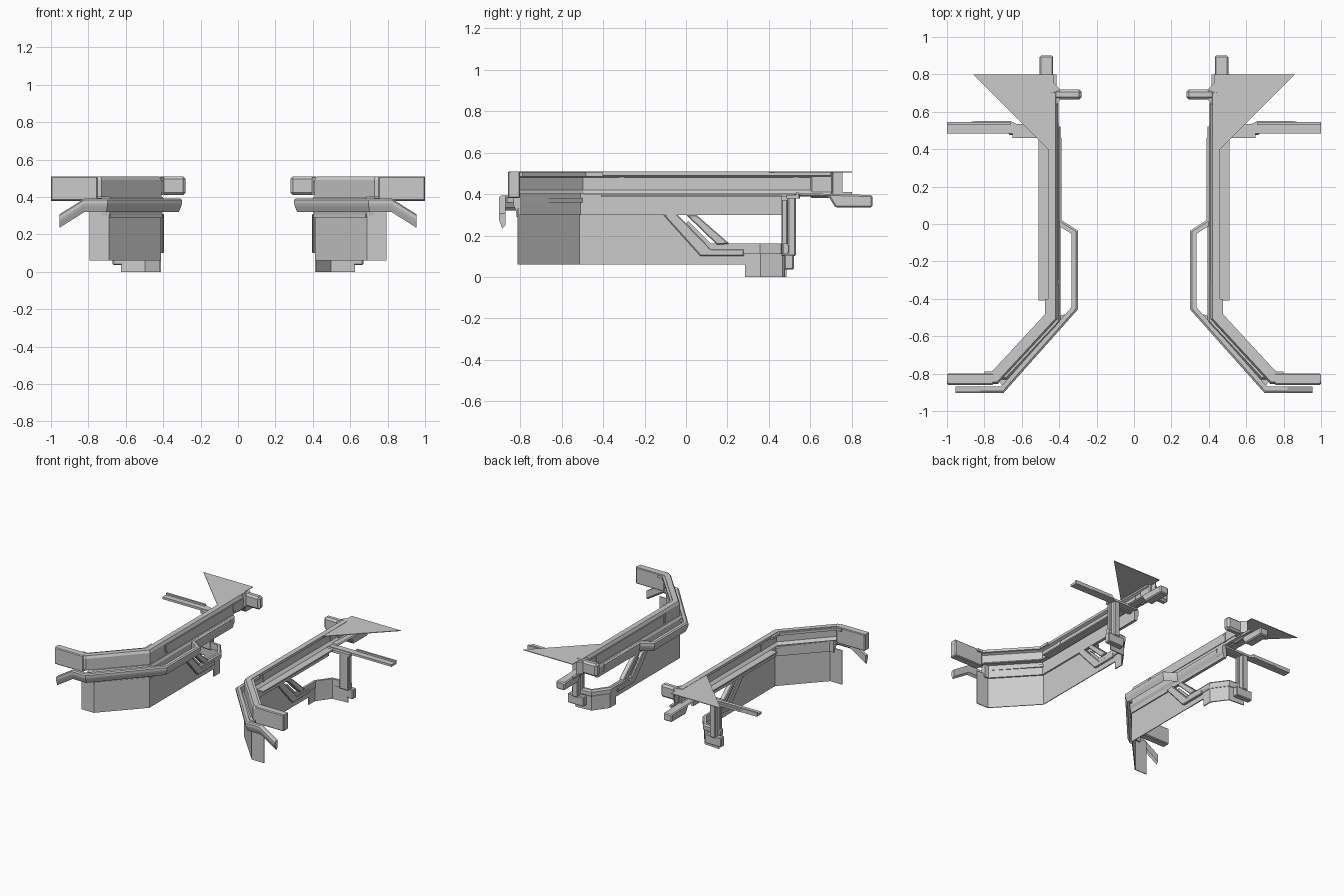
import bpy, bmesh
from mathutils import Vector

if "Cube" in bpy.data.objects:
    bpy.data.objects.remove(bpy.data.objects["Cube"])


def finish(name, bm, bevel=0.0):
    """Turn a right-hand bmesh part into an object mirrored across x = 0."""
    bmesh.ops.recalc_face_normals(bm, faces=bm.faces)
    me = bpy.data.meshes.new(name)
    bm.to_mesh(me)
    bm.free()
    ob = bpy.data.objects.new(name, me)
    bpy.context.collection.objects.link(ob)
    if bevel:
        b = ob.modifiers.new("bevel", 'BEVEL')
        b.width = bevel
        b.segments = 1
    m = ob.modifiers.new("mirror", 'MIRROR')
    m.use_axis[0] = True
    return ob


def sweep(name, path, section):
    """Mitred sweep; path is (x, y[, dz]); section is (inward offset, z)."""
    bm = bmesh.new()
    pts = [Vector(p[:2]) for p in path]
    dzs = [p[2] if len(p) > 2 else 0 for p in path]
    rings = []
    for i, p in enumerate(pts):
        a = (p - pts[i - 1]).normalized() if i else (pts[1] - p).normalized()
        b = (pts[i + 1] - p).normalized() if i < len(pts) - 1 else a
        na, nb = Vector((-a.y, a.x)), Vector((-b.y, b.x))
        n = (na + nb).normalized()
        n /= max(n.dot(na), 0.3)
        rings.append([bm.verts.new((p.x + n.x * o, p.y + n.y * o, z + dzs[i]))
                      for o, z in section])
    k = len(section)
    for r, s in zip(rings, rings[1:]):
        for j in range(k):
            bm.faces.new((r[j], r[(j + 1) % k], s[(j + 1) % k], s[j]))
    bm.faces.new(rings[0])
    bm.faces.new(rings[-1])
    return finish(name, bm)


def slab(name, poly, lo, hi, axis='z', bevel=0.0):
    """Extruded polygon: (x, y) along z, or (y, z) along x."""
    bm = bmesh.new()
    def at(p, h):
        return (p[0], p[1], h) if axis == 'z' else (h, p[0], p[1])
    a = [bm.verts.new(at(p, lo)) for p in poly]
    b = [bm.verts.new(at(p, hi)) for p in poly]
    n = len(poly)
    bm.faces.new(a)
    bm.faces.new(b)
    for i in range(n):
        bm.faces.new((a[i], a[(i + 1) % n], b[(i + 1) % n], b[i]))
    return finish(name, bm, bevel)


def box(name, x0, x1, y0, y1, z0, z1, bevel=0.0):
    return slab(name, [(x0, y0), (x1, y0), (x1, y1), (x0, y1)], z0, z1, 'z', bevel)


def rect(o0, o1, z0, z1):
    return [(o0, z0), (o1, z0), (o1, z1), (o0, z1)]


# Upper rail: channel that runs from the front arm to the back
upper = [(1, -.83), (.74, -.83), (.435, -.5), (.435, .70)]
sweep("upper_rail", upper, [(.025, .40), (.025, .49), (.015, .51), (-.025, .51),
                            (-.025, .49), (-.005, .48), (-.005, .42), (-.025, .40)])
sweep("upper_rail_trim", [(.80, -.83), (.74, -.83), (.435, -.5), (.435, -.40)],
      rect(-.042, -.02, .485, .505))
box("front_arm", .75, 1, -.86, -.80, .38, .51, .006)
box("rail_inset", .405, .415, -.33, .65, .425, .48)
for i, y in enumerate((-.31, .53)):
    box(f"rail_clip_{i}", .40, .445, y - .012, y + .012, .42, .485)

# Outer shelf along the straight section
box("outer_shelf", .445, .51, -.41, .46, .385, .395)

# Main beam and the wall hanging beneath it
wall = [(.795, -.81), (.69, -.81), (.415, -.515), (.415, -.08)]
sweep("wall_panel", wall, rect(-.003, .003, .06, .33))
sweep("main_beam", [(.73, -.81), (.69, -.81), (.415, -.515), (.415, .52)],
      [(-.015, .30), (.008, .30), (.012, .325), (.022, .345), (.022, .385),
       (.012, .40), (-.015, .40)])
sweep("beam_lip", [(.69, -.81), (.415, -.515), (.415, -.09)],
      rect(.0, .012, .29, .305))
slab("diagonal_web", [(.73, -.83), (.435, -.5), (.355, -.48), (.70, -.87)], .36, .38)

# Inner rail: bowed inwards, its front end droops
sweep("inner_rail", [(.955, -.885, -.085), (.82, -.885), (.705, -.885), (.318, -.45),
                     (.318, -.045), (.405, .01), (.405, .46)],
      [(-.015, .335), (.002, .32), (.014, .35), (.018, .365), (.018, .385),
       (.008, .392), (-.015, .392)])

# Wall end below the diagonal brace
slab("wall_end", [(-.08, .06), (.10, .06), (.10, .11), (-.08, .28)], .412, .418, 'x')

# Twin diagonal braces
slab("lower_brace", [(-.11, .30), (-.05, .31), (.12, .135), (.28, .135), (.28, .10),
                     (.07, .10)], .395, .43, 'x', .005)
slab("upper_brace", [(.0, .30), (.05, .30), (.21, .16), (.15, .155)],
     .40, .44, 'x', .005)
slab("brace_slat", [(-.01, .235), (.01, .27), (.13, .15), (.11, .13)], .41, .42, 'x')

# Low beam, foot and column
low = [(.415, .08), (.415, .36), (.495, .47), (.65, .48)]
sweep("low_beam", low, [(-.012, .11), (.008, .11), (.015, .125), (.015, .15),
                        (.006, .162), (-.012, .162)])
sweep("low_skirt", [(.415, .10), (.415, .29)], rect(-.004, .004, .06, .12))
sweep("foot", [(.415, .285), (.415, .36), (.495, .47), (.625, .48)],
      rect(-.004, .004, 0, .12))
box("foot_plate", .53, .67, .475, .52, .035, .11, .006)
box("column", .56, .64, .46, .49, .10, .385, .006)
box("column_back", .575, .625, .49, .53, .10, .385, .006)

# Rear side arm
slab("rear_arm", [(.42, .485), (1, .485), (1, .545), (.88, .545), (.85, .55),
                  (.66, .55), (.63, .535), (.42, .535)], .378, .395)
box("rear_arm_lip", .66, 1, .53, .545, .39, .408)
box("rear_arm_shelf", .42, .65, .46, .49, .37, .39)

# Triangular gusset plate
slab("gusset_plate", [(.43, .80), (.86, .80), (.43, .37)], .503, .508)

# Rear hook and tail bracket
box("hook_stub", .28, .43, .665, .72, .41, .51, .014)
slab("hook_gusset", [(.43, .62), (.395, .665), (.395, .72), (.43, .755)], .41, .505)
box("tail_rail", .415, .435, .50, .80, .395, .41)
slab("tail_bracket", [(.52, .39), (.69, .385), (.72, .335), (.90, .335), (.90, .395),
                      (.72, .40), (.52, .405)], .432, .505, 'x', .008)
box("tail_post", .42, .45, .60, .71, .38, .51, .008)
